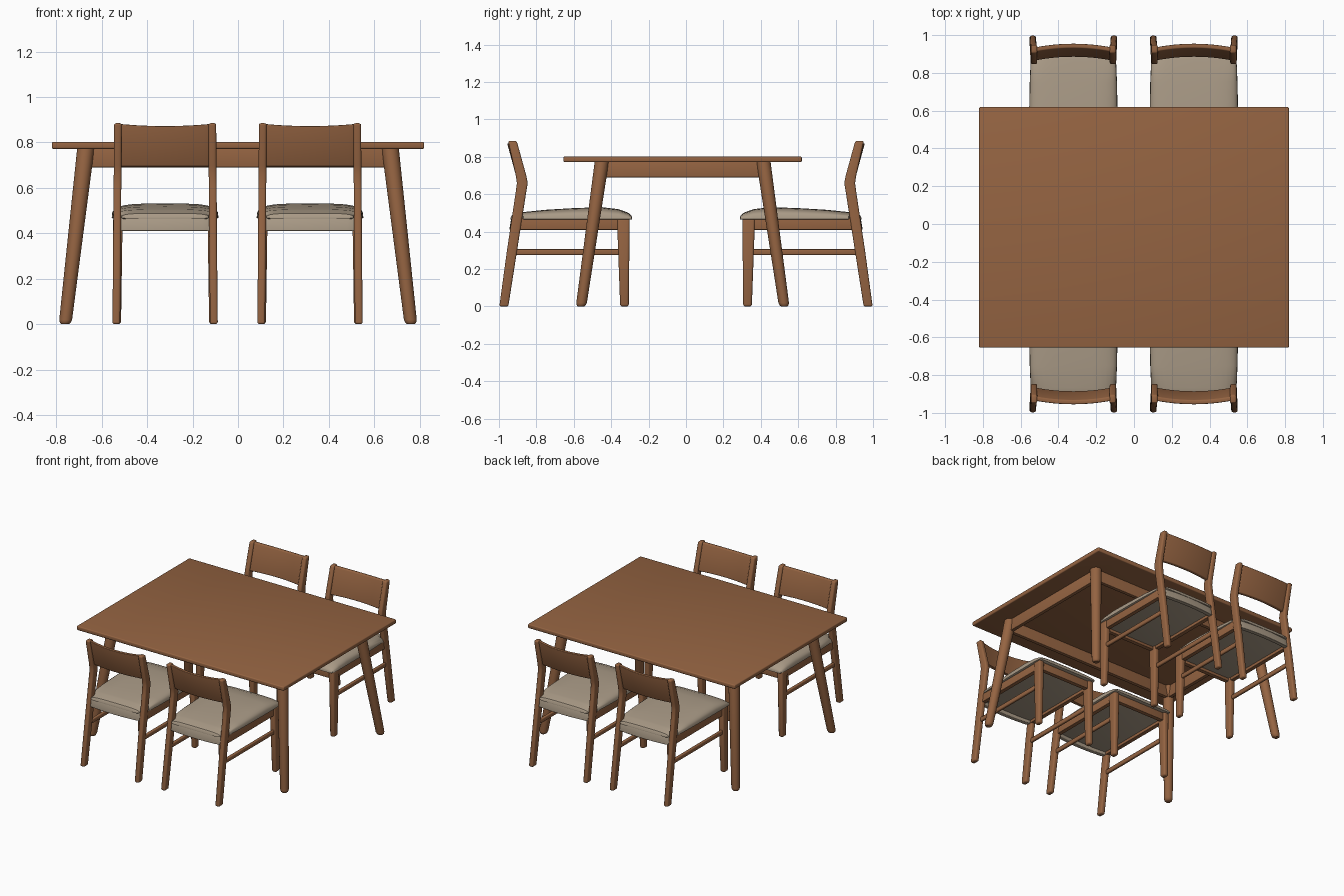
import bpy, bmesh, math
from mathutils import Vector

cube = bpy.data.objects.get("Cube")
if cube:
    bpy.data.objects.remove(cube, do_unlink=True)


def material(name, rgb):
    m = bpy.data.materials.new(name)
    m.use_nodes = True
    m.diffuse_color = (*rgb, 1)
    bsdf = m.node_tree.nodes["Principled BSDF"]
    bsdf.inputs["Base Color"].default_value = (*rgb, 1)
    bsdf.inputs["Roughness"].default_value = 0.7
    return m


WOOD = material("warm wood", (0.30, 0.127, 0.054))
FABRIC = material("beige fabric", (0.40, 0.325, 0.24))


def loft(name, rings, mat, place=lambda p: p, bevel=0.0):
    """Skin equal-length rings of points, cap the ends, round the sharp edges."""
    bm = bmesh.new()
    rows = [[bm.verts.new(place(Vector(p))) for p in ring] for ring in rings]
    n = len(rows[0])
    for a, b in zip(rows, rows[1:]):
        for i in range(n):
            j = (i + 1) % n
            bm.faces.new((a[i], a[j], b[j], b[i]))
    bm.faces.new(rows[0])
    bm.faces.new(rows[-1])
    bmesh.ops.recalc_face_normals(bm, faces=bm.faces)
    if bevel:
        sharp = [e for e in bm.edges if e.calc_face_angle(0) > math.radians(40)]
        bmesh.ops.bevel(bm, geom=sharp, offset=bevel, segments=3,
                        profile=0.5, affect='EDGES', clamp_overlap=True)
    me = bpy.data.meshes.new(name)
    bm.to_mesh(me)
    bm.free()
    me.materials.append(mat)
    ob = bpy.data.objects.new(name, me)
    bpy.context.collection.objects.link(ob)
    bpy.ops.object.select_all(action='DESELECT')
    ob.select_set(True)
    bpy.context.view_layer.objects.active = ob
    bpy.ops.object.shade_smooth_by_angle(angle=math.radians(40))
    return ob


def rect(x, y, z, hx, hy):
    """Horizontal rectangle ring."""
    return [(x - hx, y - hy, z), (x + hx, y - hy, z),
            (x + hx, y + hy, z), (x - hx, y + hy, z)]


def box(name, x, y, z, mat, place=lambda p: p, bevel=0.004):
    """Box from (min, max) ranges."""
    cx, cy = sum(x) / 2, sum(y) / 2
    hx, hy = (x[1] - x[0]) / 2, (y[1] - y[0]) / 2
    return loft(name, [rect(cx, cy, h, hx, hy) for h in z], mat, place, bevel)


def round_leg(name, foot, top, r0, r1, mat, sides=24):
    """Tapered leg with a rounded foot."""
    foot, top = Vector(foot), Vector(top)
    rings = []
    for t, k in ((0, 0.6), (0.008, 0.85), (0.025, 1), (1, 1)):
        c, r = foot.lerp(top, t), (r0 + (r1 - r0) * t) * k
        rings.append([(c.x + r * math.cos(a), c.y + r * math.sin(a), c.z)
                      for a in (2 * math.pi * i / sides for i in range(sides))])
    return loft(name, rings, mat)


# Table
TY = -0.018
box("table_top", (-0.82, 0.82), (TY - 0.637, TY + 0.637), (0.772, 0.802), WOOD, bevel=0.007)
for sx, side in ((-1, "right"), (1, "left")):
    for sy, end in ((-1, "front"), (1, "back")):
        round_leg(f"table_leg_{end}_{side}", (sx * 0.761, TY + sy * 0.543, 0),
                  (sx * 0.67, TY + sy * 0.432, 0.775), 0.028, 0.038, WOOD)
    x = sx * 0.67
    box(f"table_apron_{side}", (x - 0.013, x + 0.013), (TY - 0.43, TY + 0.43), (0.69, 0.775), WOOD)
for sy, end in ((-1, "front"), (1, "back")):
    y = TY + sy * 0.432
    box(f"table_apron_{end}", (-0.67, 0.67), (y - 0.013, y + 0.013), (0.69, 0.775), WOOD)


def cushion_rings():
    """Domed cross-sections from the rear of the seat to its front edge."""
    stations = ((-0.938, 0.18, 0.475), (-0.93, 0.192, 0.488), (-0.885, 0.196, 0.502),
                (-0.868, 0.226, 0.505), (-0.75, 0.231, 0.517), (-0.6, 0.234, 0.526),
                (-0.45, 0.235, 0.531), (-0.36, 0.235, 0.52), (-0.31, 0.233, 0.502),
                (-0.292, 0.229, 0.487), (-0.288, 0.222, 0.474))
    n, low = 16, 0.464
    rings = []
    for y, w, top in stations:
        ring = []
        for i in range(n + 1):
            a = math.pi * i / n
            c, s = math.cos(a), math.sin(a)
            ring.append((math.copysign(w * abs(c) ** 0.5, c), y,
                         low + 0.004 + (top - low - 0.004) * max(s, 0) ** 0.6))
        ring += [(-w * 0.96, y, low), (w * 0.96, y, low)]
        rings.append(ring)
    return rings


def curved_panel(y_low, y_high, z_low, z_high, half, bow, thick, dip=0.0):
    """Vertical slices of a panel that bows backwards in the middle."""
    rings = []
    for i in range(13):
        u = i / 6 - 1
        b = bow * (1 - u * u)
        h = z_high - dip * (1 - u * u)
        rings.append([(u * half, y_low - b, z_low), (u * half, y_low - b + thick, z_low),
                      (u * half, y_high - b + thick, h), (u * half, y_high - b, h)])
    return rings


def chair(label, cx, s):
    def place(p):
        return Vector((cx + p.x, s * p.y, p.z))

    for sx, side in ((-1, "a"), (1, "b")):
        # Rear leg, bent at the height of the backrest
        path = ((0, -0.974, 0.215, 0.024), (0.3, -0.930, 0.212, 0.027),
                (0.6, -0.884, 0.210, 0.028), (0.66, -0.875, 0.209, 0.029),
                (0.70, -0.882, 0.209, 0.028), (0.885, -0.928, 0.208, 0.023))
        loft(f"{label}_rear_leg_{side}",
             [rect(sx * x, y, z, 0.017, hy) for z, y, x, hy in path], WOOD, place, 0.01)
        # Front leg
        loft(f"{label}_front_leg_{side}",
             [rect(sx * 0.212, -0.329, 0, 0.018, 0.023),
              rect(sx * 0.208, -0.335, 0.47, 0.021, 0.034)], WOOD, place, 0.012)
        # Seat rail and lower stretcher
        box(f"{label}_side_rail_{side}", sorted((sx * 0.192, sx * 0.222)),
            (-0.90, -0.31), (0.41, 0.472), WOOD, place)
        box(f"{label}_stretcher_{side}", sorted((sx * 0.202, sx * 0.222)),
            (-0.93, -0.33), (0.275, 0.306), WOOD, place, 0.007)
    box(f"{label}_front_rail", (-0.2, 0.2), (-0.345, -0.315), (0.41, 0.468), WOOD, place)
    box(f"{label}_seat_base", (-0.195, 0.195), (-0.91, -0.335), (0.43, 0.468), FABRIC, place)
    loft(f"{label}_rear_band", curved_panel(-0.932, -0.922, 0.41, 0.468, 0.197, 0.013, 0.03),
         FABRIC, place, 0.004)
    loft(f"{label}_cushion", cushion_rings(), FABRIC, place)
    loft(f"{label}_backrest",
         curved_panel(-0.888, -0.936, 0.695, 0.882, 0.205, 0.02, 0.024, 0.01),
         WOOD, place, 0.006)


# Two chairs on each long side, facing the table
for s, end in ((1, "front"), (-1, "back")):
    for cx, side in ((-0.321, "right"), (0.317, "left")):
        chair(f"{end}_{side}_chair", cx, s)
